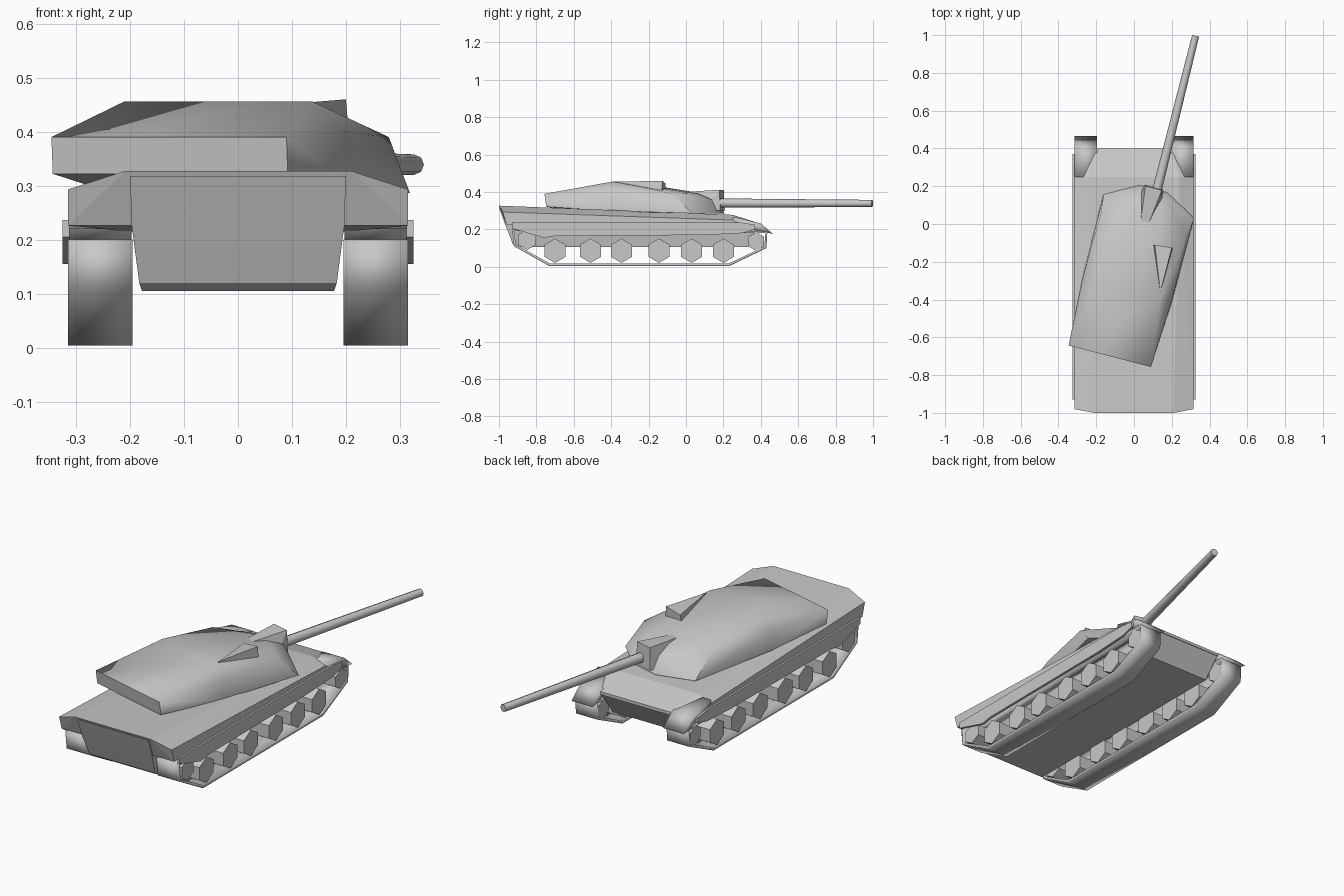
import bpy, bmesh, math
from mathutils import Vector, Matrix

cube = bpy.data.objects.get("Cube")
if cube:
    bpy.data.objects.remove(cube, do_unlink=True)

grey = bpy.data.materials.new("armour_grey")
grey.use_nodes = True
tone = (0.58, 0.58, 0.58, 1)
grey.diffuse_color = tone
grey.node_tree.nodes["Principled BSDF"].inputs["Base Color"].default_value = tone


def finish(name, bm, matrix=None, smooth=0):
    """Make the object; edges flatter than the smooth angle are blended."""
    bmesh.ops.recalc_face_normals(bm, faces=bm.faces)
    mesh = bpy.data.meshes.new(name)
    bm.to_mesh(mesh)
    bm.free()
    mesh.materials.append(grey)
    obj = bpy.data.objects.new(name, mesh)
    bpy.context.collection.objects.link(obj)
    if matrix:
        obj.matrix_world = matrix
    if smooth:
        bpy.ops.object.select_all(action='DESELECT')
        bpy.context.view_layer.objects.active = obj
        obj.select_set(True)
        bpy.ops.object.shade_smooth_by_angle(angle=math.radians(smooth))
    return obj


def solid(name, points, mirror=True, matrix=None, smooth=0):
    """Faceted convex block, optionally symmetric in x."""
    bm = bmesh.new()
    for x, y, z in points:
        bm.verts.new((x, y, z))
        if mirror:
            bm.verts.new((-x, y, z))
    bmesh.ops.convex_hull(bm, input=bm.verts)
    loose = [v for v in bm.verts if not v.link_faces]
    bmesh.ops.delete(bm, geom=loose, context='VERTS')
    bmesh.ops.dissolve_limit(bm, angle_limit=0.02, verts=bm.verts, edges=bm.edges)
    return finish(name, bm, matrix, smooth)


def prism(name, profile, x0, x1, caps=True, smooth=0):
    """Extrude a (y, z) outline along x."""
    bm = bmesh.new()
    a = [bm.verts.new((x0, y, z)) for y, z in profile]
    b = [bm.verts.new((x1, y, z)) for y, z in profile]
    n = len(a)
    for i in range(n):
        j = (i + 1) % n
        bm.faces.new((a[i], a[j], b[j], b[i]))
    if caps:
        bm.faces.new(a)
        bm.faces.new(b)
    return finish(name, bm, smooth=smooth)


def hexagon(y, z, r):
    return [(y + r * math.sin(k * math.pi / 3), z + r * math.cos(k * math.pi / 3)) for k in range(6)]


# Hull: wide upper deck and narrow tub between the tracks
solid("upper_hull", [(0.21, -1, 0.327), (0.315, -0.98, 0.293), (0.315, -0.96, 0.226),
                     (0.24, 0.25, 0.278), (0.315, 0.25, 0.25), (0.315, 0.28, 0.226),
                     (0.2, 0.4, 0.23), (0.2, 0.4, 0.215)])
solid("lower_hull", [(0.2, -1, 0.318), (0.197, -0.967, 0.226), (0.183, -0.925, 0.12),
                     (0.178, -0.905, 0.105), (0.178, 0.33, 0.105), (0.195, 0.4, 0.22)], smooth=25)

# Running gear on both sides
track = [(-0.93, 0.2), (-0.92, 0.11), (-0.73, 0.004), (0.23, 0.004),
         (0.43, 0.1), (0.435, 0.19)]
skirt = [(-0.93, 0.236), (-0.93, 0.205), (-0.76, 0.155), (-0.7, 0.165), (0.1, 0.17),
         (0.3, 0.18), (0.37, 0.2), (0.37, 0.225), (0.3, 0.236)]
fender = [(0.25, 0.268), (0.4, 0.232), (0.465, 0.176), (0.4, 0.19), (0.25, 0.22)]
wheels = [(-0.7, 0.086, 0.065), (-0.51, 0.086, 0.065), (-0.345, 0.086, 0.065),
          (-0.145, 0.086, 0.065), (0.03, 0.086, 0.065), (0.2, 0.086, 0.065),
          (-0.85, 0.145, 0.055), (0.375, 0.135, 0.05)]
for side, s in (("left", 1), ("right", -1)):
    band = prism(side + "_track", track, s * 0.195, s * 0.315, caps=False, smooth=70)
    mod = band.modifiers.new("thickness", 'SOLIDIFY')
    mod.thickness = 0.014
    mod.offset = -1
    prism(side + "_skirt", skirt, s * 0.312, s * 0.325)
    prism(side + "_front_fender", fender, s * 0.197, s * 0.315, smooth=100)
    for i, (y, z, r) in enumerate(wheels):
        prism(f"{side}_wheel_{i + 1}", hexagon(y, z, r), s * 0.198, s * 0.314)

# Turret, modelled along its own +y axis and traversed to one side
turn = Matrix.Translation((-0.128, -0.7, 0)) @ Matrix.Rotation(math.radians(-14.6), 4, 'Z')
solid("turret", [(0.225, 0.01, 0.322), (0.225, 0, 0.39), (0.19, 0.12, 0.302),
                 (0.246, 0.36, 0.3), (0.243, 0.36, 0.4), (0.18, 0.364, 0.456),
                 (0.235, 0.714, 0.39), (0.248, 0.82, 0.286),
                 (0.077, 0.915, 0.286), (0.075, 0.88, 0.36), (0.06, 0.8, 0.392)],
      matrix=turn, smooth=50)
solid("gun_mantlet", [(0.02, 0.72, 0.4), (0.045, 0.92, 0.412), (0.05, 0.925, 0.3),
                      (0.07, 0.84, 0.3)], matrix=turn)

# Sight housing: a wedge rising out of the roof
solid("roof_sight", [(0.1, -0.11, 0.4), (0.205, -0.13, 0.4), (0.11, -0.11, 0.446),
                     (0.2, -0.125, 0.46), (0.14, -0.36, 0.455), (0.14, -0.36, 0.42)], mirror=False)

# Gun barrel
start, end = Vector((0.112, 0.14, 0.341)), Vector((0.326, 0.996, 0.339))
axis = end - start
bm = bmesh.new()
bmesh.ops.create_cone(bm, cap_ends=True, segments=8, radius1=0.025, radius2=0.019, depth=axis.length)
place = Matrix.Translation((start + end) / 2) @ axis.to_track_quat('Z', 'Y').to_matrix().to_4x4()
finish("gun_barrel", bm, place, smooth=50)
